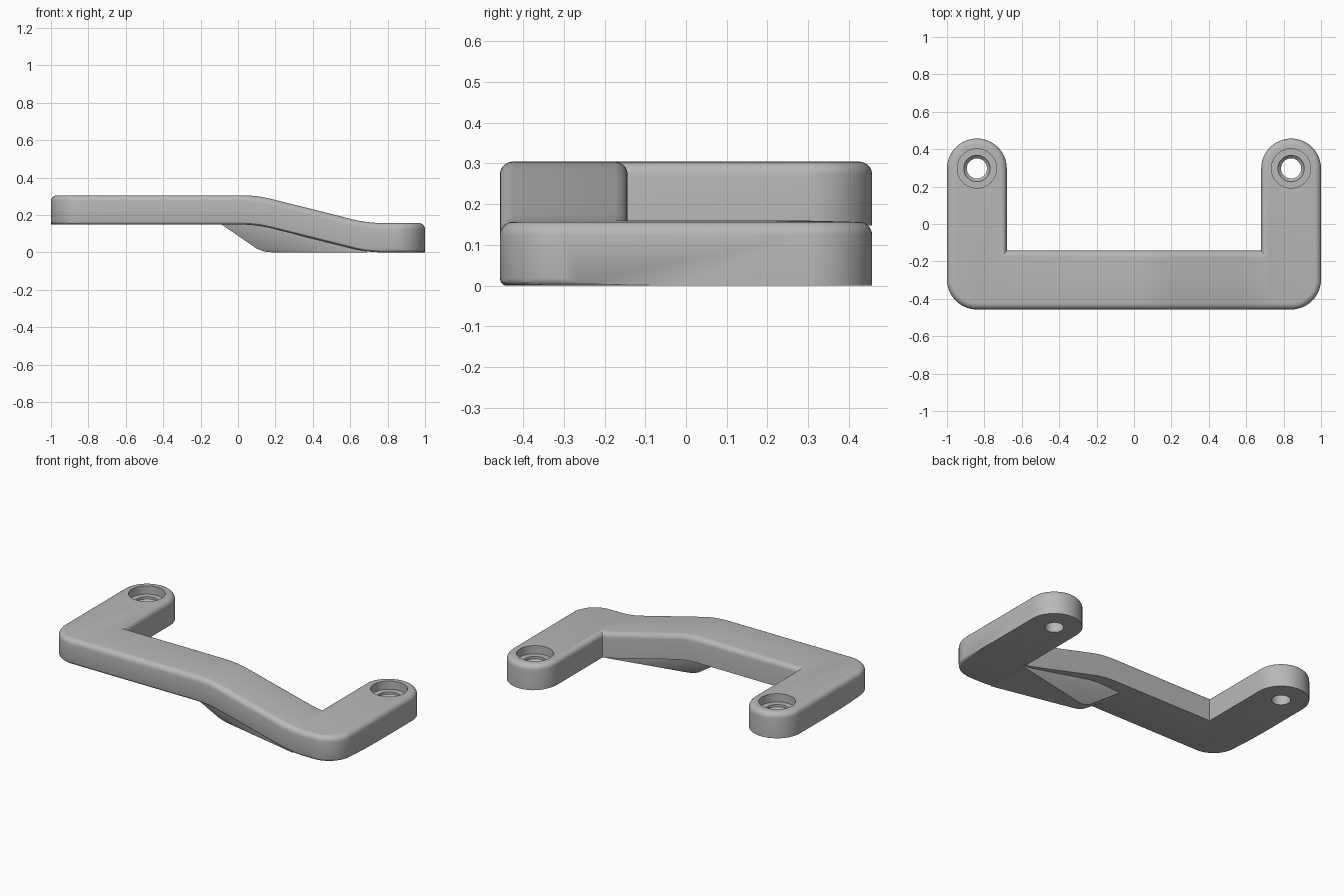
import bpy, bmesh
from math import sin, cos, pi

if "Cube" in bpy.data.objects:
    bpy.data.objects.remove(bpy.data.objects["Cube"], do_unlink=True)

R = 0.16            # half width of the arms, also the corner radius
ARM_X, ARM_Y = 0.84, 0.297
FRONT, BACK = -0.457, -0.143
INNER = ARM_X - R
THICK, FALL = 0.157, 0.148
START, END, BLEND = 0.10, 0.69, 0.08

grey = bpy.data.materials.new("plain_grey")
grey.use_nodes = True
colour = (0.48, 0.48, 0.48, 1)
grey.diffuse_color = colour
grey.node_tree.nodes["Principled BSDF"].inputs["Base Color"].default_value = colour


def finish(name, bm):
    bmesh.ops.recalc_face_normals(bm, faces=bm.faces)
    mesh = bpy.data.meshes.new(name)
    bm.to_mesh(mesh)
    bm.free()
    ob = bpy.data.objects.new(name, mesh)
    bpy.context.collection.objects.link(ob)
    mesh.materials.append(grey)
    return ob


def select_only(ob):
    bpy.ops.object.select_all(action='DESELECT')
    ob.select_set(True)
    bpy.context.view_layer.objects.active = ob


def arc(cx, cy, a0, a1, n):
    angles = [a0 + (a1 - a0) * i / n for i in range(n + 1)]
    return [(cx + R * cos(a), cy + R * sin(a)) for a in angles]


def ramp(t):
    if t < -BLEND:
        return 0
    return t if t > BLEND else (t + BLEND) ** 2 / (4 * BLEND)


def height(x):
    return FALL - FALL / (END - START) * (ramp(x - START) - ramp(x - END))


# Handle plan: half outline on the +x side, mirrored for the other half
half = arc(ARM_X, FRONT + R, -pi / 2, 0, 12) + arc(ARM_X, ARM_Y, 0, pi, 24)
half.append((INNER, BACK))
outline = half + [(-x, y) for x, y in reversed(half)]

bm = bmesh.new()
base = bm.faces.new([bm.verts.new((x, y, 0)) for x, y in outline])
top = bmesh.ops.extrude_face_region(bm, geom=[base])
bmesh.ops.translate(bm, verts=[v for v in top["geom"] if isinstance(v, bmesh.types.BMVert)],
                    vec=(0, 0, THICK))

# Rounded top rim, and a smaller round along the lower front
rim = [e for e in bm.edges if all(v.co.z > THICK / 2 for v in e.verts)]
bmesh.ops.bevel(bm, geom=rim, offset=0.033, segments=5, profile=0.5, affect='EDGES')
low = [e for e in bm.edges
       if all(v.co.z < 0.001 and v.co.y < FRONT + R + 0.001 for v in e.verts)
       and any(v.co.y < FRONT + R - 0.001 for v in e.verts)]
bmesh.ops.bevel(bm, geom=low, offset=0.018, segments=3, profile=0.5, affect='EDGES')

# Slice across the bar, then step it down toward +x
for i in range(29):
    x = 0.015 + 0.027 * i
    bmesh.ops.bisect_plane(bm, geom=bm.verts[:] + bm.edges[:] + bm.faces[:],
                           plane_co=(x, 0, 0), plane_no=(1, 0, 0))
for v in bm.verts:
    v.co.z += height(v.co.x)
handle = finish("handle_bar", bm)


# Stepped screw holes: revolved cutters
def hole_cutter(x):
    z = height(x)
    profile = [(0.054, z - 0.1), (0.054, z + 0.075), (0.07, z + 0.09),
               (0.07, z + 0.105), (0.105, z + 0.105), (0.105, z + 0.3)]
    n = 40
    cutter = bmesh.new()
    rings = [[cutter.verts.new((x + r * cos(2 * pi * i / n), ARM_Y + r * sin(2 * pi * i / n), h))
              for i in range(n)] for r, h in profile]
    for a, b in zip(rings, rings[1:]):
        for i in range(n):
            j = (i + 1) % n
            cutter.faces.new((a[i], a[j], b[j], b[i]))
    cutter.faces.new(rings[0])
    cutter.faces.new(rings[-1])
    return finish("hole_cutter", cutter)


for side in (-1, 1):
    cutter = hole_cutter(side * ARM_X)
    cutter.hide_render = True
    mod = handle.modifiers.new("screw_hole", 'BOOLEAN')
    mod.operation = 'DIFFERENCE'
    mod.solver = 'EXACT'
    mod.object = cutter
    select_only(handle)
    bpy.ops.object.modifier_apply(modifier=mod.name)
    bpy.data.objects.remove(cutter, do_unlink=True)

# Tapered rib under the step: (x, half width, z), mirrored about the bar's middle
middle = (FRONT + BACK) / 2
stations = [(0.69, 0.145, 0), (0.18, 0.035, 0), (0.14, 0.03, 0.004), (0.1, 0.035, 0.02),
            (-0.09, 0.07, 0.15), (0.1, 0.09, 0.17), (0.69, 0.145, 0.03)]
bm = bmesh.new()
for x, w, z in stations:
    for s in (-1, 1):
        bm.verts.new((x, middle + s * w, z))
bmesh.ops.convex_hull(bm, input=bm.verts[:])
rib = finish("support_rib", bm)

for ob in (handle, rib):
    select_only(ob)
    bpy.ops.object.shade_smooth_by_angle(angle=pi / 6)
